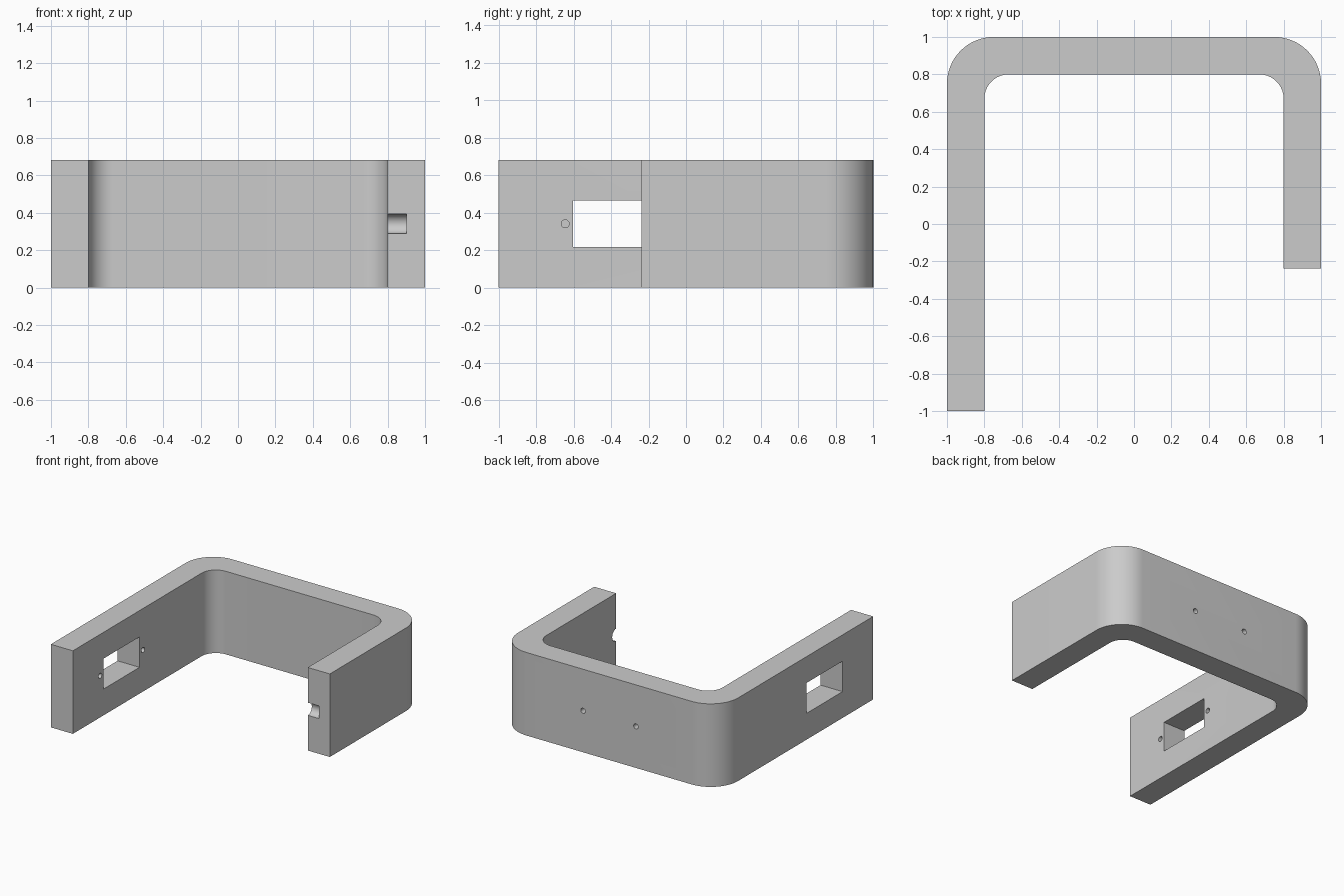
import bpy, bmesh, math

if "Cube" in bpy.data.objects:
    bpy.data.objects.remove(bpy.data.objects["Cube"])

H = 0.682          # bracket height
MID = H / 2        # height of all openings
END = -0.237       # end of the short arm


def arc(cx, cy, r, a0, a1, n=16):
    return [(cx + r * math.cos(math.radians(a0 + (a1 - a0) * i / n)),
             cy + r * math.sin(math.radians(a0 + (a1 - a0) * i / n)))
            for i in range(n + 1)]


# U-shaped bracket: rounded profile extruded upward
RO, RI = 0.25, 0.13
profile = [(-0.8, -1), *arc(-0.8 + RI, 0.8 - RI, RI, 180, 90),
           *arc(0.8 - RI, 0.8 - RI, RI, 90, 0), (0.8, END), (1, END),
           *arc(1 - RO, 1 - RO, RO, 0, 90),
           *arc(-1 + RO, 1 - RO, RO, 90, 180), (-1, -1)]
bm = bmesh.new()
face = bm.faces.new([bm.verts.new((x, y, 0)) for x, y in profile])
top = bmesh.ops.extrude_face_region(bm, geom=[face])["geom"]
bmesh.ops.translate(bm, vec=(0, 0, H),
                    verts=[v for v in top if isinstance(v, bmesh.types.BMVert)])
bmesh.ops.recalc_face_normals(bm, faces=bm.faces)
mesh = bpy.data.meshes.new("bracket")
bm.to_mesh(mesh)
bm.free()
bracket = bpy.data.objects.new("bracket", mesh)
bpy.context.collection.objects.link(bracket)


def cut(cutter):
    cutter.hide_render = True
    mod = bracket.modifiers.new("cut", "BOOLEAN")
    mod.operation = "DIFFERENCE"
    mod.solver = "EXACT"
    mod.object = cutter
    bpy.context.view_layer.objects.active = bracket
    bpy.ops.object.modifier_apply(modifier=mod.name)
    bpy.data.objects.remove(cutter)


def cut_round(loc, r, depth, rot, n=24):
    bpy.ops.mesh.primitive_cylinder_add(vertices=n, radius=r, depth=depth,
                                        location=loc, rotation=rot)
    cut(bpy.context.object)


ALONG_X = (0, math.pi / 2, 0)
ALONG_Y = (math.pi / 2, 0, 0)

# Rectangular window through the long arm
bpy.ops.mesh.primitive_cube_add(size=1, location=(-0.9, -0.369, MID))
window = bpy.context.object
window.scale = (0.4, 0.468, 0.25)
cut(window)

# Blind screw holes beside the window, on the inner face
for y in (-0.645, -0.09):
    cut_round((-0.8, y, MID), 0.021, 0.2, ALONG_X)

# Blind screw holes in the back face
for x in (-0.245, 0.235):
    cut_round((x, 1, MID), 0.021, 0.2, ALONG_Y)

# Half-round notch in the end of the short arm
cut_round((0.8, END, MID), 0.052, 0.2, ALONG_X, 32)

# Smooth curves, crisp edges
bpy.ops.object.select_all(action="DESELECT")
bracket.select_set(True)
bpy.context.view_layer.objects.active = bracket
bpy.ops.object.shade_smooth_by_angle(angle=math.radians(30))
